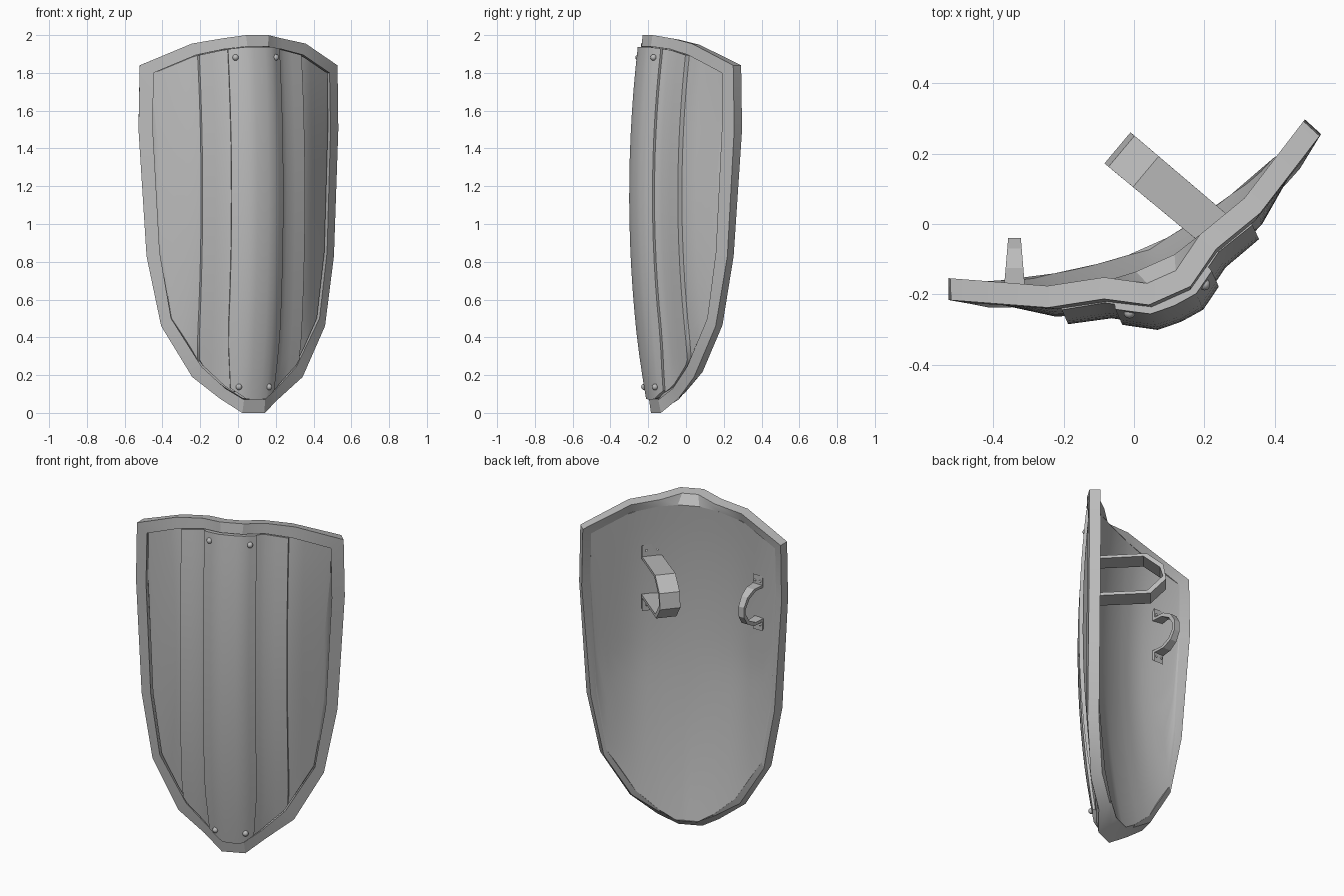
import bpy, bmesh, math
from mathutils import Vector

cube = bpy.data.objects.get("Cube")
if cube:
    bpy.data.objects.remove(cube)

TURN, SHIFT = math.radians(24), 0.01      # the shield is turned about z
PROFILE = [(0, -.232), (.065, -.227), (.175, -.157), (.33, -.112), (.573, .014), (.6, .028)]
# Half outlines (across, height), from top centre down to the tip
OUTER = [(.065, 2), (.175, 1.982), (.33, 1.955), (.573, 1.84), (.579, 1.5),
         (.543, .83), (.475, .46), (.32, .19), (.17, .075), (.065, 0)]
INNER = [(.06, 1.94), (.17, 1.925), (.31, 1.895), (.51, 1.8), (.515, 1.5),
         (.485, .85), (.43, .5), (.275, .245), (.15, .13), (.06, .07)]

steel = bpy.data.materials.new("grey_steel")
steel.use_nodes = True
steel.diffuse_color = (.5, .5, .5, 1)
steel.node_tree.nodes["Principled BSDF"].inputs["Base Color"].default_value = (.5, .5, .5, 1)


def interp(points, x):
    if x <= points[0][0]:
        return points[0][1]
    for (a, fa), (b, fb) in zip(points, points[1:]):
        if x <= b:
            return fa + (fb - fa) * (x - a) / (b - a)
    return points[-1][1]


def belly(u, z):
    fade = min(1, max(0, (.57 - abs(u)) / .27))
    return .058 * fade * (1 - ((z - 1.15) / .85) ** 2)


def depth(u, z):
    return interp(PROFILE, abs(u)) - belly(u, z)


def normal(u, z, h=.05):
    du = (depth(u + h, z) - depth(u - h, z)) / (2 * h)
    dz = (depth(u, z + h) - depth(u, z - h)) / (2 * h)
    return Vector((-du, 1, -dz)).normalized()


def local(u, z, d=0):
    """Point on the ridged front, set back by d."""
    return Vector((u, depth(u, z), z)) + normal(u, z) * d


def bowl(u, z):
    """Point on the smooth hollow back."""
    low = .15 * abs(u) * max(0, 1 - z)
    return Vector((u, .6 * u * u - .12 + low - belly(u, z), z))


def world(p):
    u = p[0] + SHIFT
    return (u * math.cos(TURN) - p[1] * math.sin(TURN),
            u * math.sin(TURN) + p[1] * math.cos(TURN), p[2])


def finish(name, bm, angle=40):
    bmesh.ops.recalc_face_normals(bm, faces=bm.faces)
    mesh = bpy.data.meshes.new(name)
    bm.to_mesh(mesh)
    bm.free()
    mesh.materials.append(steel)
    obj = bpy.data.objects.new(name, mesh)
    bpy.context.collection.objects.link(obj)
    bpy.ops.object.select_all(action='DESELECT')
    obj.select_set(True)
    bpy.context.view_layer.objects.active = obj
    bpy.ops.object.shade_smooth_by_angle(angle=math.radians(angle))


def sweep(name, rings, closed, angle):
    """Skin matching rings of points; open sweeps get end caps."""
    bm = bmesh.new()
    loops = [[bm.verts.new(world(p)) for p in ring] for ring in rings]
    pairs = list(zip(loops, loops[1:]))
    if closed:
        pairs.append((loops[-1], loops[0]))
    else:
        bm.faces.new(loops[0])
        bm.faces.new(loops[-1])
    for a, b in pairs:
        for i in range(len(a)):
            j = (i + 1) % len(a)
            bm.faces.new((a[i], a[j], b[j], b[i]))
    finish(name, bm, angle)


def slab(name, columns, front, back, gap=0, flare=0, taper=0, rows=16):
    """Plate between two surface functions, trimmed by the inner outline."""
    upper, lower = INNER[:4], INNER[:3:-1]
    bm = bmesh.new()
    layers = []
    for surface, grow in ((front, 0), (back, flare)):
        grid = []
        for u in columns:
            side = grow if u == columns[-1] else -grow if u == columns[0] else 0
            lo, hi = interp(lower, abs(u)) + gap, interp(upper, abs(u)) - gap
            heights = [lo + (hi - lo) * r / rows for r in range(rows + 1)]
            grid.append([bm.verts.new(world(surface((u + side) * (1 - taper * max(0, .4 - z)), z)))
                         for z in heights])
        layers.append(grid)
    f, b = layers
    n = len(columns) - 1
    for c in range(n):
        for r in range(rows):
            for g in layers:
                bm.faces.new((g[c][r], g[c + 1][r], g[c + 1][r + 1], g[c][r + 1]))
        for r in (0, rows):
            bm.faces.new((f[c][r], f[c + 1][r], b[c + 1][r], b[c][r]))
    for c in (0, n):
        for r in range(rows):
            bm.faces.new((f[c][r], f[c][r + 1], b[c][r + 1], b[c][r]))
    finish(name, bm)


def offset(d):
    return lambda u, z: local(u, z, d)


def mirrored(half):
    return half + [(-u, z) for u, z in reversed(half)]


def ball(name, centre, radius):
    bm = bmesh.new()
    bmesh.ops.create_uvsphere(bm, u_segments=10, v_segments=6, radius=radius)
    bmesh.ops.translate(bm, verts=bm.verts, vec=world(centre))
    finish(name, bm, 60)


# Rim: four-sided section carried around the outline
rim = []
for (uo, zo), (ui, zi) in zip(mirrored(OUTER), mirrored(INNER)):
    lift = Vector((0, 0, .03 * max(0, 1 - zo / .5)))
    rim.append([local(uo, zo), local(ui, zi), bowl(ui, zi), local(uo, zo, .062) + lift])
sweep("rim", rim, True, 30)

# Shell: recessed front panels and the hollow back
half = [.03, .065, .11, .15, .175, .23, .275, .33, .38, .43, .485, .515]
slab("shell", [-u for u in reversed(half)] + [0] + half, offset(.017), bowl)

# Raised side plates and the central ridge plate
side = [.115, .15, .175, .23, .275, .295]
slab("left_plate", side, offset(-.004), offset(.03), .004, .012, .2)
slab("right_plate", [-u for u in reversed(side)], offset(-.004), offset(.03), .004, .012, .2)
slab("ridge_plate", [-.148, -.108, -.065, -.03, 0, .03, .065, .096, .128],
     offset(-.018), offset(.02), .004, .008, .6)

# Ridge rivets
for sign in (-1, 1):
    for label, u, z in (("upper", .105, 1.88), ("lower", .078, .14)):
        ball(f"{label}_ridge_rivet", local(sign * u - .01, z, -.017), .017)


def strap(name, u, lean, path, width, thick, waist):
    """Bent band with flat feet, standing off the hollow back."""
    mid = (path[0][1] + path[-1][1]) / 2
    out = Vector((math.sin(lean), math.cos(lean), 0))
    across = Vector((math.cos(lean), -math.sin(lean), 0))
    base = bowl(u, mid) + out * .014
    base.z = 0
    reach = max(d for d, z in path)
    rings = []
    for d, z in path:
        w = across * (width + (waist - width) * d / reach) / 2
        a = base + out * d + Vector((0, 0, z))
        b = base + out * (d - thick) + Vector((0, 0, z - math.copysign(thick, z - mid)))
        rings.append([a - w, a + w, b + w, b - w])
    sweep(name, rings, False, 25)
    # Foot rivets
    for foot in (path[0], path[-1]):
        inward = math.copysign(.035, mid - foot[1])
        for s in (-1, 1):
            ball(name + "_rivet", base + across * s * width * .28
                 + Vector((0, 0, foot[1] + inward)), .007)


strap("arm_strap", .21, math.radians(-26),
      [(0, 1.69), (0, 1.62), (.28, 1.635), (.37, 1.565), (.385, 1.475),
       (.3, 1.385), (0, 1.37), (0, 1.295)], .11, .018, .115)
strap("hand_grip", -.405, math.radians(24),
      [(0, 1.6), (0, 1.545), (.07, 1.545), (.125, 1.515), (.155, 1.465), (.155, 1.405),
       (.125, 1.355), (.07, 1.325), (0, 1.325), (0, 1.27)], .062, .016, .036)
